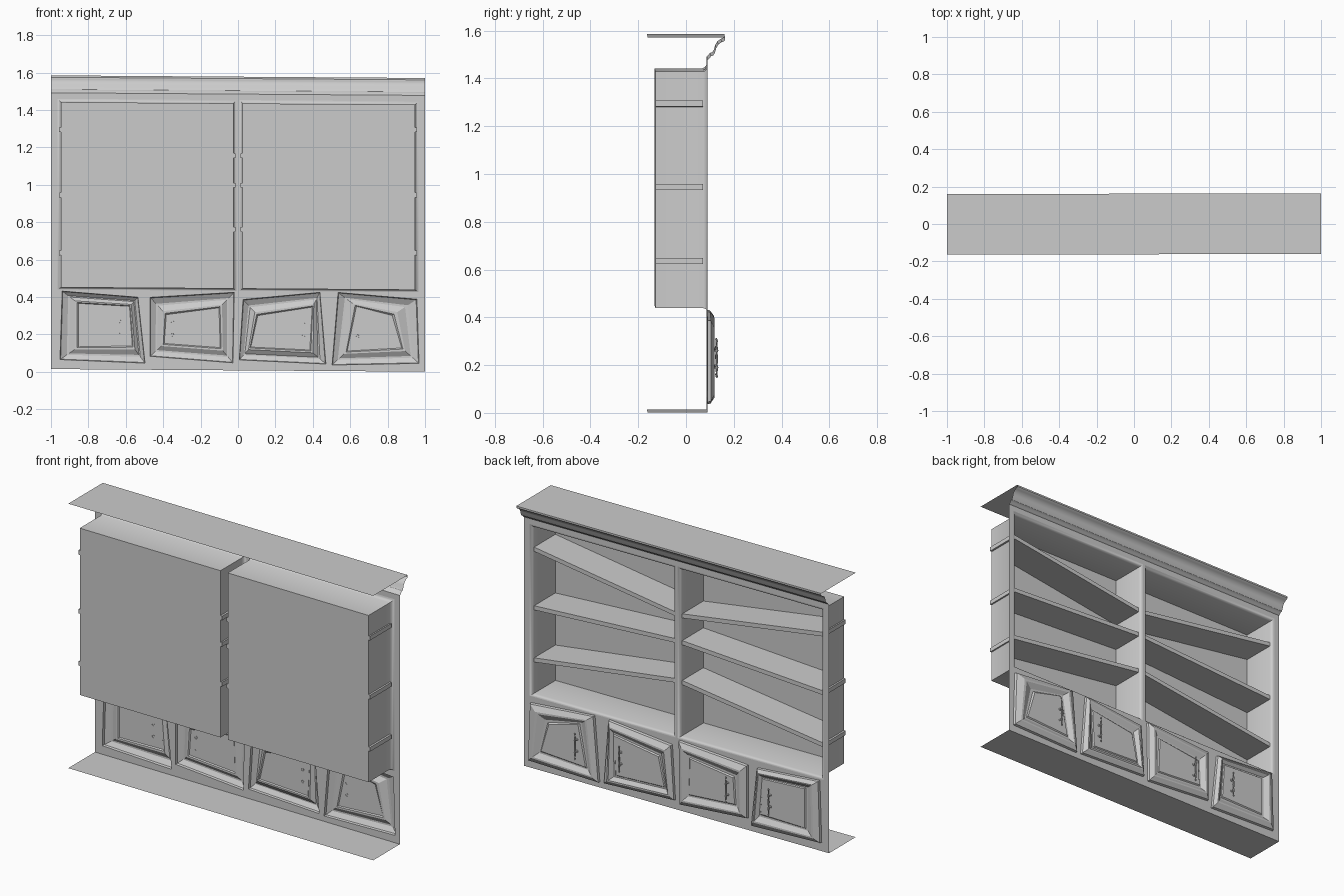
import bpy, bmesh, math
from mathutils import Vector

if "Cube" in bpy.data.objects:
    bpy.data.objects.remove(bpy.data.objects["Cube"])


def finish(name, bm, smooth=False):
    # the whole piece leans very slightly along its length
    for v in bm.verts:
        v.co.z -= 0.007 * v.co.x
        v.co.y += 0.002 * v.co.x
    me = bpy.data.meshes.new(name)
    bm.to_mesh(me)
    bm.free()
    ob = bpy.data.objects.new(name, me)
    bpy.context.collection.objects.link(ob)
    if smooth:
        bpy.context.view_layer.objects.active = ob
        ob.select_set(True)
        bpy.ops.object.shade_smooth_by_angle(angle=math.radians(35))
        ob.select_set(False)
    return ob


def loft(bm, rings, closed=True, cap=False):
    rows = [[bm.verts.new(p) for p in r] for r in rings]
    n = len(rows[0])
    for a, b in zip(rows, rows[1:]):
        for i in range(n if closed else n - 1):
            j = (i + 1) % n
            bm.faces.new((a[i], a[j], b[j], b[i]))
    if cap:
        bm.faces.new(rows[-1])


def rect(x0, x1, z0, z1):
    return [(x0, z1), (x1, z1), (x1, z0), (x0, z0)]


def at(loop, y):
    return [(x, y, z) for x, z in loop]


FACE = 0.088
# door outlines: outer edge and inner panel, clockwise from top left (x, z)
doors = [
    ([(-.94, .425), (-.535, .395), (-.497, .043), (-.952, .059)],
     [(-.86, .365), (-.577, .350), (-.56, .128), (-.86, .123)], -.63),
    ([(-.47, .395), (-.02, .425), (-.027, .048), (-.47, .080)],
     [(-.39, .310), (-.096, .348), (-.09, .123), (-.40, .144)], -.35),
    ([(.027, .387), (.438, .428), (.47, .045), (.007, .064)],
     [(.10, .308), (.40, .355), (.39, .114), (.064, .128)], .35),
    ([(.535, .428), (.957, .395), (.968, .052), (.503, .040)],
     [(.626, .360), (.834, .314), (.882, .128), (.578, .110)], .64)]

# display bays: outer flare and box outline
bays = [("left", -1), ("right", 1)]


def bay_loop(s, grow):
    f = grow / 0.018
    x0, x1 = 0.024 - 0.017 * f, 0.947 + 0.018 * f
    z0, z1 = 0.445 - 0.012 * f, 1.435 + 0.018 * f
    return rect(min(s * x0, s * x1), max(s * x0, s * x1), z0, z1)


# face frame with holes for bays and doors
bm = bmesh.new()
loops = [rect(-1, 1, 0.008, 1.485)] + [bay_loop(s, 0.018) for _, s in bays] + [d[0] for d in doors]
for lp in loops:
    vs = [bm.verts.new(p) for p in at(lp, FACE)]
    for i in range(4):
        bm.edges.new((vs[i], vs[(i + 1) % 4]))
bmesh.ops.triangle_fill(bm, edges=bm.edges[:], use_beauty=True, normal=(0, 1, 0))
finish("face_frame", bm)

# crown moulding
crown = [(.088, 1.485), (.096, 1.490), (.102, 1.499), (.112, 1.503), (.119, 1.514),
         (.124, 1.532), (.133, 1.548), (.147, 1.558), (.156, 1.562), (.162, 1.568), (.162, 1.578)]
bm = bmesh.new()
loft(bm, [[(x, y, z) for y, z in crown] for x in (-1, 1)], closed=False)
finish("crown_moulding", bm, True)

# thin top and bottom boards
for name, y1, z in (("top_board", .162, 1.578), ("bottom_board", FACE, .008)):
    bm = bmesh.new()
    loft(bm, [[(-1, -.162, z), (1, -.162, z)], [(-1, y1, z), (1, y1, z)]], closed=False)
    finish(name, bm)

# bays: flared lip running into a deep box
for name, s in bays:
    bm = bmesh.new()
    lip = [(.018, FACE), (.012, .086), (.005, .080), (0, .070), (0, -.13)]
    loft(bm, [at(bay_loop(s, g), y) for g, y in lip], cap=True)
    finish(name + "_bay", bm, True)
    # slanted shelves poking through the bay sides
    for k, (zi, zo) in enumerate([(1.155, 1.295), (.998, .945), (.762, .635)]):
        bm = bmesh.new()
        a, b, t = s * .014, s * .957, .0125
        lp = [(a, zi + t), (b, zo + t), (b, zo - t), (a, zi - t)]
        loft(bm, [at(lp, .07), at(lp, -.129)], cap=True)
        bm.verts.ensure_lookup_table()
        bm.faces.new(bm.verts[:4])
        bmesh.ops.recalc_face_normals(bm, faces=bm.faces[:])
        for v in bm.verts:  # shelf heights are already measured in place
            v.co.z += 0.007 * v.co.x
        finish(f"{name}_shelf_{k + 1}", bm)

# doors: raised crooked frame, sunk rim and raised panel
section = [(0, FACE), (.04, .102), (.40, .118), (.52, .118), (.86, .102), (1.0, .102), (1.08, .108)]
for k, (outer, inner, hx) in enumerate(doors):
    bm = bmesh.new()
    rings = []
    for t, y in section:
        rings.append([(a[0] + (b[0] - a[0]) * t, y, a[1] + (b[1] - a[1]) * t)
                      for a, b in zip(outer, inner)])
    loft(bm, rings, cap=True)
    finish(f"door_{k + 1}", bm)

    # turned pull handle with two mounts
    bm = bmesh.new()
    turned = [(0, .001), (.006, .005), (.014, .002), (.030, .0035), (.045, .006), (.052, .003),
              (.080, .005)]
    full = turned + [(.16 - z, r) for z, r in reversed(turned[:-1])]
    ring8 = [(math.cos(i * math.pi / 4), math.sin(i * math.pi / 4)) for i in range(8)]
    loft(bm, [[(hx + r * c, .128 + r * q, .15 + z) for c, q in ring8] for z, r in full])
    for z in (.195, .265):
        loft(bm, [[(hx + r * c, y, z + r * q) for c, q in ring8]
                  for y, r in ((.106, .008), (.112, .007), (.114, .004), (.128, .004))])
    bmesh.ops.recalc_face_normals(bm, faces=bm.faces[:])
    finish(f"handle_{k + 1}", bm, True)
